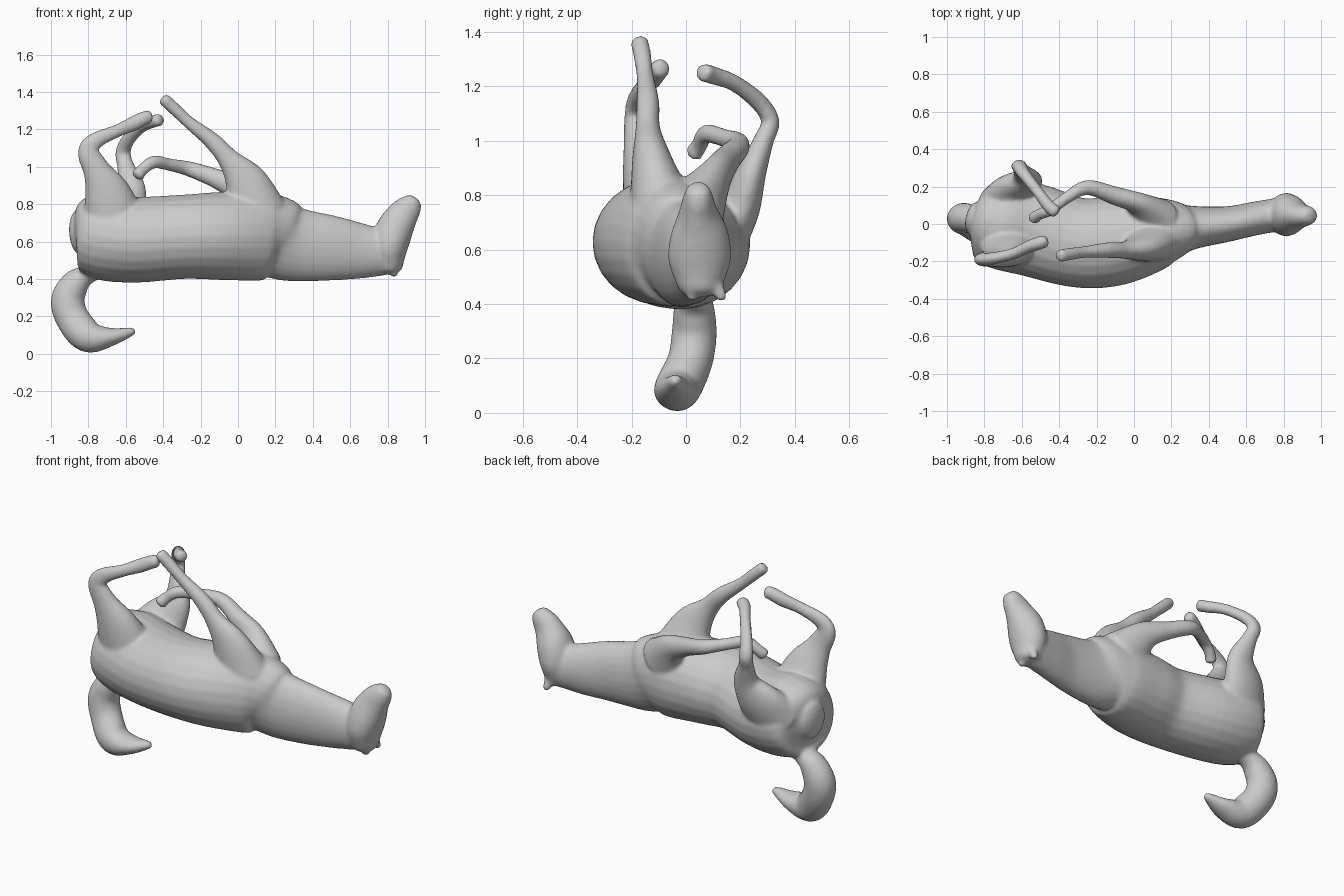
import bpy, bmesh, math
from mathutils import Vector

SIDES = 24


def spline(p, i, t):
    """Catmull-Rom sample of a list of (x, y, z, side radius, depth radius)."""
    n = len(p) - 1
    a, b, c, d = (p[max(0, min(n, i + k))] for k in (-1, 0, 1, 2))
    return [0.5 * (2 * q + (r - o) * t + (2 * o - 5 * q + 4 * r - s) * t * t
                   + (3 * q - o - 3 * r + s) * t ** 3) for o, q, r, s in zip(a, b, c, d)]


def limb(bm, pts, steps=5):
    """Loft elliptical rings along a path, with domed ends."""
    path = [spline(pts, i, k / steps) for i in range(len(pts) - 1) for k in range(steps)]
    path.append(list(pts[-1]))
    pos = [Vector(p[:3]) for p in path]
    rings = []
    last = len(path) - 1
    for i, p in enumerate(path):
        t = (pos[min(i + 1, last)] - pos[max(i - 1, 0)]).normalized()
        side = Vector((0, 1, 0))
        side = (side - t * side.dot(t)).normalized()
        up = t.cross(side)
        a, b = max(p[3], 0.012), max(p[4], 0.012)
        dome = [(0, 1)]
        if i in (0, last):
            sign = -1 if i == 0 else 1
            r = min(a, b) * 0.5
            dome = [(sign * r * math.sin(u), math.cos(u)) for u in (0, 0.5, 0.95, 1.3)]
            if i == 0:
                dome.reverse()
        for off, s in dome:
            rings.append([bm.verts.new(pos[i] + t * off
                          + side * a * s * math.cos(2 * math.pi * k / SIDES)
                          + up * b * s * math.sin(2 * math.pi * k / SIDES)) for k in range(SIDES)])
    for r0, r1 in zip(rings, rings[1:]):
        for k in range(SIDES):
            j = (k + 1) % SIDES
            bm.faces.new((r0[k], r0[j], r1[j], r1[k]))
    bm.faces.new(rings[0][::-1])
    bm.faces.new(rings[-1])


def sculpt(name, parts, voxel=0.011, smooth=6):
    """Fuse overlapping limbs into one smooth skin."""
    bm = bmesh.new()
    for pts in parts:
        limb(bm, pts)
    bmesh.ops.recalc_face_normals(bm, faces=bm.faces)
    me = bpy.data.meshes.new(name)
    bm.to_mesh(me)
    bm.free()
    me.polygons.foreach_set("use_smooth", [True] * len(me.polygons))
    ob = bpy.data.objects.new(name, me)
    bpy.context.collection.objects.link(ob)
    m = ob.modifiers.new("fuse", 'REMESH')
    m.mode = 'VOXEL'
    m.voxel_size = voxel
    m.use_smooth_shade = True
    m = ob.modifiers.new("soften", 'SMOOTH')
    m.factor = 0.5
    m.iterations = smooth
    return ob


# Barrel, rump and neck, lying on the back
torso = [(-.855, .03, .65, .09, .12), (-.81, .02, .65, .2, .2), (-.72, .0, .63, .24, .235),
         (-.55, -.03, .61, .25, .23), (-.3, -.1, .625, .24, .225), (-.1, -.09, .63, .24, .235),
         (.1, -.05, .63, .205, .24), (.2, -.03, .62, .165, .225), (.3, -.02, .585, .12, .2),
         (.5, .0, .565, .095, .175), (.65, .03, .55, .09, .15), (.8, .055, .54, .09, .12)]
# Head pointing up, with muzzle
head = [(.81, .05, .46, .08, .07), (.81, .05, .56, .115, .095), (.835, .05, .66, .105, .1),
        (.88, .045, .74, .07, .085), (.92, .045, .79, .055, .068), (.94, .045, .815, .045, .05)]
# Ears
ears = [[(.83, y0, .48, .035, .03), (.835, y1, .42, .018, .02)] for y0, y1 in ((.03, .02), (.1, .135))]

# Hind legs: thigh, hock, cannon, hoof
hind_near = [(-.66, -.1, .7, .13, .17), (-.7, -.15, .86, .085, .125), (-.755, -.18, .98, .05, .075),
             (-.8, -.19, 1.08, .037, .058), (-.76, -.185, 1.14, .033, .045), (-.65, -.16, 1.19, .03, .035),
             (-.56, -.12, 1.23, .033, .04), (-.5, -.1, 1.26, .036, .038), (-.475, -.09, 1.265, .034, .036)]
hind_far = [(-.68, .1, .66, .14, .16), (-.63, .19, .76, .085, .14), (-.575, .24, .88, .055, .085),
            (-.6, .285, 1.0, .038, .047), (-.615, .31, 1.07, .034, .042), (-.59, .27, 1.14, .032, .037),
            (-.52, .18, 1.21, .03, .032), (-.46, .1, 1.24, .034, .034), (-.42, .065, 1.25, .036, .034)]
# Forelegs: shoulder, knee, cannon, hoof
fore_near = [(.1, -.09, .76, .12, .16), (.04, -.125, .92, .075, .115), (-.05, -.14, 1.04, .046, .06),
             (-.14, -.14, 1.14, .042, .046), (-.26, -.15, 1.235, .032, .034), (-.34, -.16, 1.31, .033, .034),
             (-.395, -.17, 1.36, .034, .034)]
fore_far = [(.1, .04, .76, .11, .15), (.02, .11, .87, .06, .085), (-.1, .15, .93, .05, .055),
            (-.25, .195, .985, .04, .042), (-.36, .14, 1.01, .032, .034), (-.45, .075, 1.025, .032, .035),
            (-.51, .05, .985, .03, .032), (-.535, .03, .955, .034, .036)]
# Curled tail
tail = [(-.72, .02, .46, .05, .05), (-.8, .03, .425, .06, .05), (-.865, .03, .38, .075, .075),
        (-.91, .03, .29, .083, .09), (-.885, .015, .19, .083, .09), (-.8, -.03, .093, .085, .088),
        (-.68, -.04, .09, .07, .05), (-.56, -.04, .122, .022, .022)]

sculpt("horse_body", [torso, head, *ears, hind_near, hind_far, fore_near, fore_far, tail])
